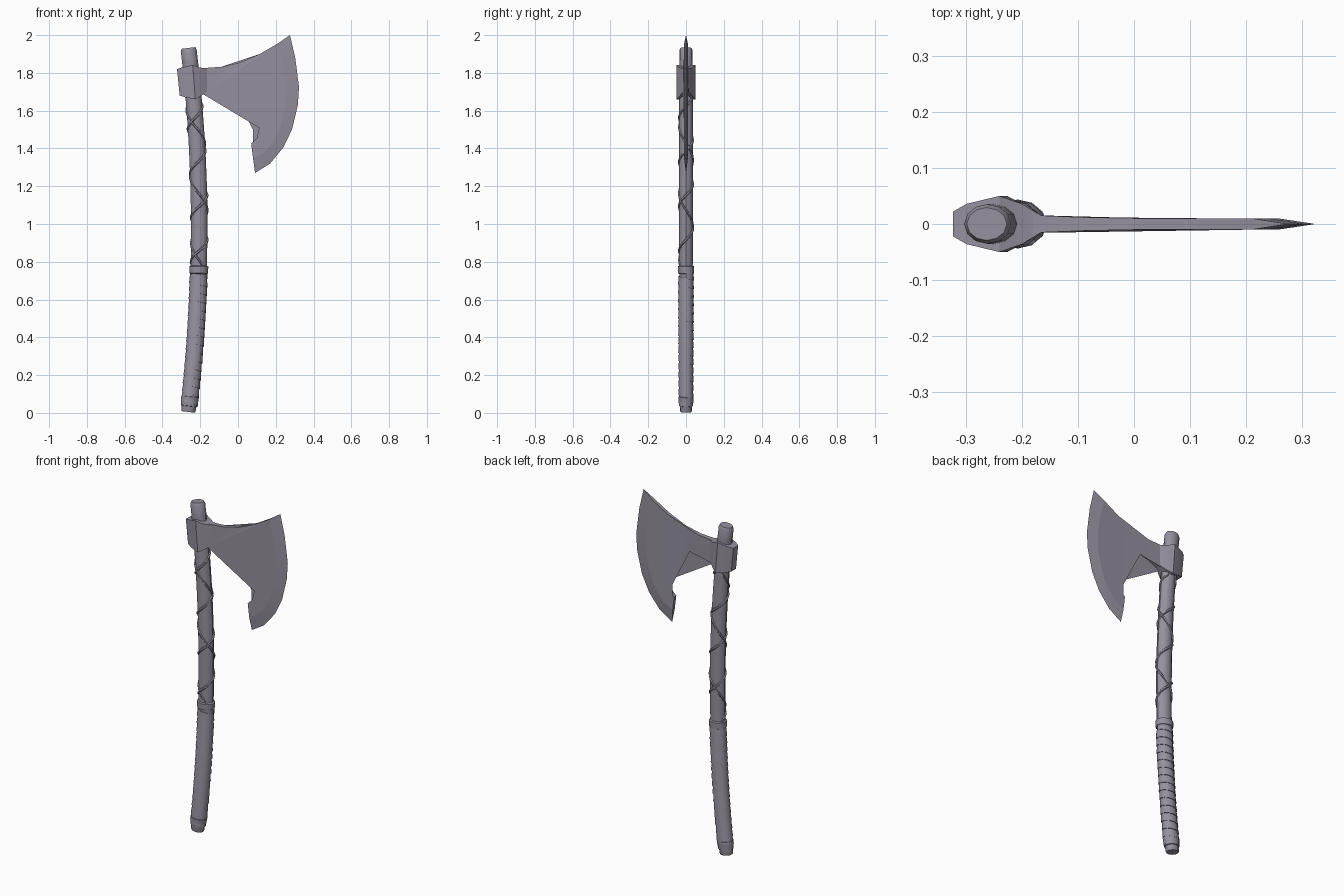
import bpy, bmesh, math
from mathutils import Vector

if "Cube" in bpy.data.objects:
    bpy.data.objects.remove(bpy.data.objects["Cube"])

mat = bpy.data.materials.new("dull grey")
mat.diffuse_color = (0.30, 0.28, 0.34, 1)
mat.use_nodes = True
mat.node_tree.nodes["Principled BSDF"].inputs["Base Color"].default_value = mat.diffuse_color
SIDES = 12


def finish(name, bm, angle=35):
    bmesh.ops.recalc_face_normals(bm, faces=bm.faces)
    me = bpy.data.meshes.new(name)
    bm.to_mesh(me)
    bm.free()
    ob = bpy.data.objects.new(name, me)
    bpy.context.collection.objects.link(ob)
    me.materials.append(mat)
    bpy.ops.object.select_all(action='DESELECT')
    ob.select_set(True)
    bpy.context.view_layer.objects.active = ob
    bpy.ops.object.shade_smooth_by_angle(angle=math.radians(angle))
    return ob


def lerp(table, s):
    for (s0, v0), (s1, v1) in zip(table, table[1:]):
        if s <= s1:
            return v0 + (v1 - v0) * max(0, (s - s0) / (s1 - s0))
    return table[-1][1]


# half width of the haft along its height; its depth is a bit less
WIDTH = [(0, .036), (.06, .040), (.4, .041), (.9, .043), (1.1, .044), (1.5, .043), (1.93, .042)]


def haft_point(s, ang, dr=0.0):
    """Point on the bowed haft surface at height s, pushed out by dr."""
    slope = -0.124 * (s - 0.97)
    t = Vector((slope, 0, 1)).normalized()
    n = Vector((t.z, 0, -t.x))
    a = lerp(WIDTH, s)
    centre = Vector((-0.205 - 0.062 * (s - 0.97) ** 2, 0, s))
    return centre + n * (a + dr) * math.cos(ang) + Vector((0, 1, 0)) * (a * .84 + dr) * math.sin(ang)


def rings(name, rows):
    """Capped tube following the haft; rows are (height, outward push)."""
    bm = bmesh.new()
    loops = [[bm.verts.new(haft_point(s, 2 * math.pi * i / SIDES, dr)) for i in range(SIDES)]
             for s, dr in rows]
    for a, b in zip(loops, loops[1:]):
        for i in range(SIDES):
            j = (i + 1) % SIDES
            bm.faces.new((a[i], a[j], b[j], b[i]))
    bm.faces.new(loops[0])
    bm.faces.new(loops[-1])
    return finish(name, bm)


def helix(name, s0, s1, turns, profile, phase=0, hand=1):
    """Strip wound round the haft; profile is a closed list of (height, push)."""
    bm = bmesh.new()
    n = round(turns * SIDES)
    loops = []
    for i in range(n + 1):
        s = s0 + (s1 - s0) * i / n
        ang = hand * 2 * math.pi * (i + phase) / SIDES
        loops.append([bm.verts.new(haft_point(s + ds, ang, dr)) for ds, dr in profile])
    m = len(profile)
    for a, b in zip(loops, loops[1:]):
        for k in range(m):
            l = (k + 1) % m
            bm.faces.new((a[k], a[l], b[l], b[k]))
    bm.faces.new(loops[0])
    bm.faces.new(loops[-1])
    return finish(name, bm)


# wooden haft with slightly rounded ends
rings("haft", [(.005, -.001), (.012, .001)] + [(.05 + .1 * i, 0) for i in range(19)] +
      [(1.92, 0), (1.932, -.006)])

# leather grip wound in overlapping turns, with end bands
helix("grip_wrap", .065, .735, 15,
      [(-.023, -.003), (-.023, .007), (.024, .003), (.024, -.003)], hand=-1)
rings("grip_end_band", [(.035, -.002), (.037, .005), (.085, .007), (.09, -.002)])
rings("grip_top_band", [(.735, -.002), (.74, .007), (.775, .008), (.78, -.002)])

# cords criss-crossing the upper haft
cord = [(-.011, -.003), (-.005, .006), (.005, .006), (.011, -.003)]
helix("cord_rising", .78, 1.66, 3.75, cord, phase=5)
helix("cord_falling", .78, 1.66, 2.5, cord, phase=2, hand=-1)

# collar of the axe head: (x, half depth, top, bottom)
collar = [(-.323, .022, 1.82, 1.68), (-.298, .036, 1.828, 1.672), (-.24, .05, 1.842, 1.66),
          (-.20, .036, 1.828, 1.675), (-.165, .015, 1.824, 1.70)]
outline = [(x, -y, t, b) for x, y, t, b in collar] + [(x, y, t, b) for x, y, t, b in reversed(collar)]
bm = bmesh.new()
top = [bm.verts.new((x, y, t)) for x, y, t, b in outline]
low = [bm.verts.new((x + (.014 if x < -.22 else 0), y, b)) for x, y, t, b in outline]
for i in range(len(outline)):
    j = (i + 1) % len(outline)
    bm.faces.new((top[i], top[j], low[j], low[i]))
for i in range(4):
    for r in (top, low):
        bm.faces.new((r[i], r[i + 1], r[8 - i], r[9 - i]))
finish("collar", bm, 25)

# bearded blade: back outline, ridge where the bevel starts, cutting edge
upper = [(-.19, 1.825), (-.09, 1.832), (.01, 1.855), (.115, 1.90)]
inner = [(.07, 1.425), (.10, 1.455), (.127, 1.50), (.137, 1.575), (.122, 1.645), (.08, 1.70),
         (.03, 1.73), (-.03, 1.74), (-.105, 1.725), (-.165, 1.70), (-.19, 1.69)]
ridge = [(.21, 1.955), (.238, 1.86), (.257, 1.72), (.252, 1.63), (.225, 1.52), (.19, 1.44),
         (.14, 1.38), (.08, 1.345)]
edge = [(.275, 2.0), (.303, 1.88), (.323, 1.725), (.317, 1.63), (.286, 1.50), (.24, 1.405),
        (.17, 1.32), (.09, 1.27)]
THICK = [(-.19, .016), (-.09, .012), (.0, .010), (.3, .010)]
bm = bmesh.new()
body = upper + ridge + inner
sides = [[bm.verts.new((x, k * lerp(THICK, x), z)) for x, z in body] for k in (-1, 1)]
rim = [bm.verts.new((x, 0, z)) for x, z in edge]
u, r = len(upper), len(ridge)
flats = []
for sv in sides:
    flats.append(bm.faces.new(sv))
    for i in range(r - 1):
        bm.faces.new((sv[u + i], sv[u + i + 1], rim[i + 1], rim[i]))
f, b = sides
for i in range(len(body)):
    j = (i + 1) % len(body)
    if not u <= i < u + r - 1:
        bm.faces.new((f[i], f[j], b[j], b[i]))
bm.faces.new((f[u], b[u], rim[0]))
bm.faces.new((f[u + r - 1], b[u + r - 1], rim[-1]))
bmesh.ops.triangulate(bm, faces=flats)
finish("blade", bm, 6)
